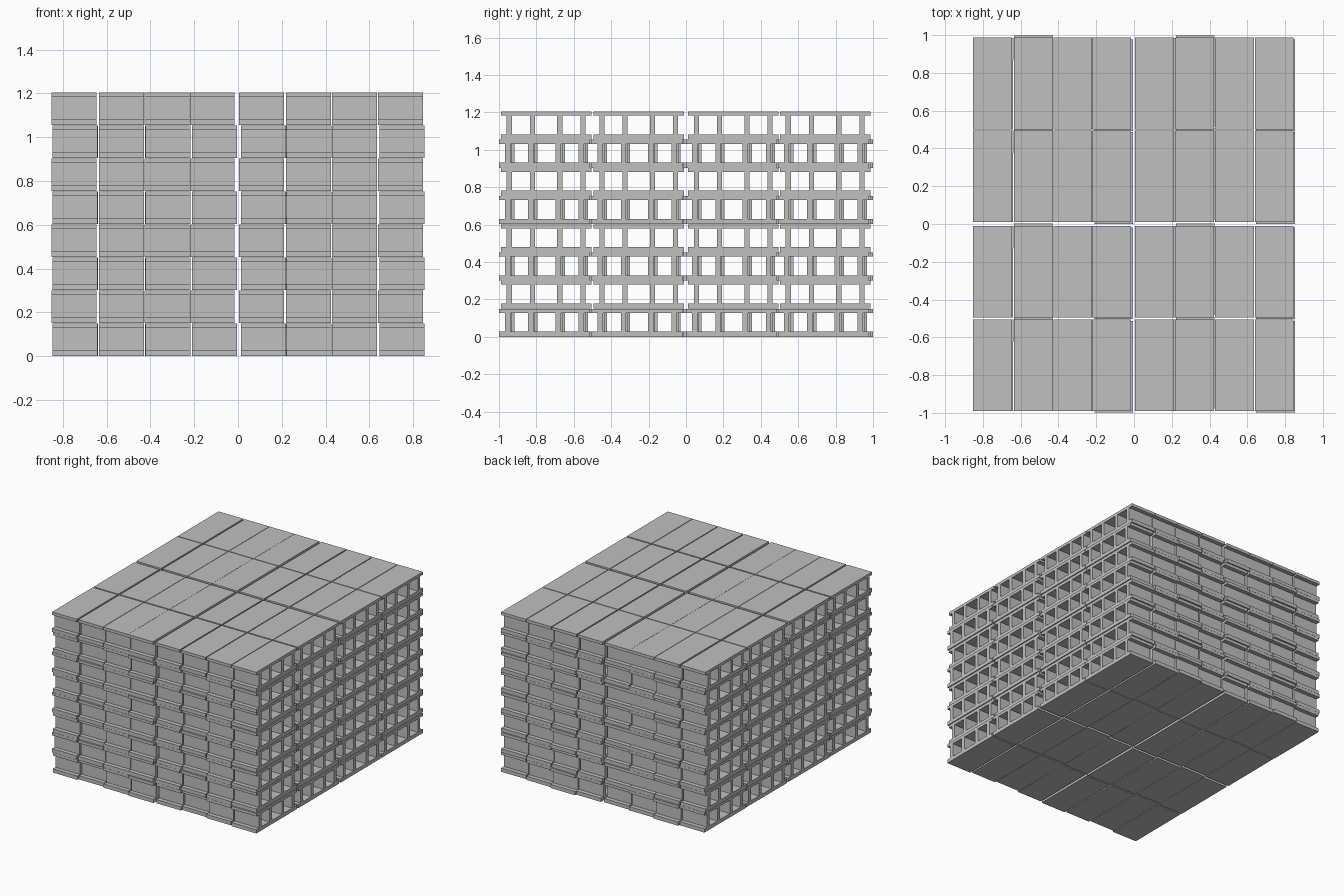
import bpy, bmesh

if "Cube" in bpy.data.objects:
    bpy.data.objects.remove(bpy.data.objects["Cube"], do_unlink=True)

# Concrete grey, the only colour
GREY = (0.53, 0.53, 0.53, 1.0)
concrete = bpy.data.materials.new("concrete_grey")
concrete.use_nodes = True
concrete.diffuse_color = GREY
bsdf = concrete.node_tree.nodes["Principled BSDF"]
bsdf.inputs["Base Color"].default_value = GREY

# Block dimensions
WIDTH, LENGTH, HEIGHT = 0.205, 0.485, 0.150
TOP_SLAB, BOTTOM_SLAB, WEB = 0.022, 0.028, 0.028
WEB_CENTRES = (-0.197, -0.073, 0.073, 0.197)


def make_block():
    """Hollow block: two slabs joined by four webs, open along x."""
    ys = [-LENGTH / 2]
    for c in WEB_CENTRES:
        ys += [c - WEB / 2, c + WEB / 2]
    ys.append(LENGTH / 2)
    zs = [0, BOTTOM_SLAB, HEIGHT - TOP_SLAB, HEIGHT]

    bm = bmesh.new()
    grid = [[bm.verts.new((-WIDTH / 2, y, z)) for z in zs] for y in ys]
    for i in range(len(ys) - 1):
        for k in range(3):
            # middle row is solid only at the webs
            if k != 1 or i % 2 == 1:
                bm.faces.new((grid[i][k], grid[i][k + 1],
                              grid[i + 1][k + 1], grid[i + 1][k]))
    # Extrude the profile across the block width
    ext = bmesh.ops.extrude_face_region(bm, geom=bm.faces[:], use_keep_orig=True)
    moved = [g for g in ext["geom"] if isinstance(g, bmesh.types.BMVert)]
    bmesh.ops.translate(bm, verts=moved, vec=(WIDTH, 0, 0))
    loose = [v for v in bm.verts if not v.link_faces]
    bmesh.ops.delete(bm, geom=loose, context='VERTS')
    bmesh.ops.recalc_face_normals(bm, faces=bm.faces[:])

    mesh = bpy.data.meshes.new("hollow_block")
    bm.to_mesh(mesh)
    bm.free()
    mesh.materials.append(concrete)
    return mesh


block = make_block()

# Stack layout: eight layers of eight columns and four rows
LAYERS, PITCH_Z = 8, 0.1507
COLUMNS = [-0.7495, -0.532, -0.324, -0.1175, 0.1065, 0.321, 0.5325, 0.7425]
ROWS = [-0.7475, -0.2525, 0.2525, 0.744]
# Alternate layers are mirrored in x and laid a little less evenly
SHIFT_Y = [0.0, 0.0125, 0.0, -0.009]
TURN = [-0.006, 0.0, 0.003, 0.0]

for layer in range(LAYERS):
    uneven = layer % 2 == 0
    columns = [-x for x in reversed(COLUMNS)] if uneven else COLUMNS
    for c, x in enumerate(columns):
        for r, y in enumerate(ROWS):
            ob = bpy.data.objects.new(f"block_layer{layer + 1}_column{c + 1}_row{r + 1}", block)
            dy = SHIFT_Y[c % 4] if uneven else 0.0
            ob.location = (x, y + dy, layer * PITCH_Z)
            ob.rotation_euler.z = TURN[c % 4] if uneven else 0.0
            bpy.context.collection.objects.link(ob)
